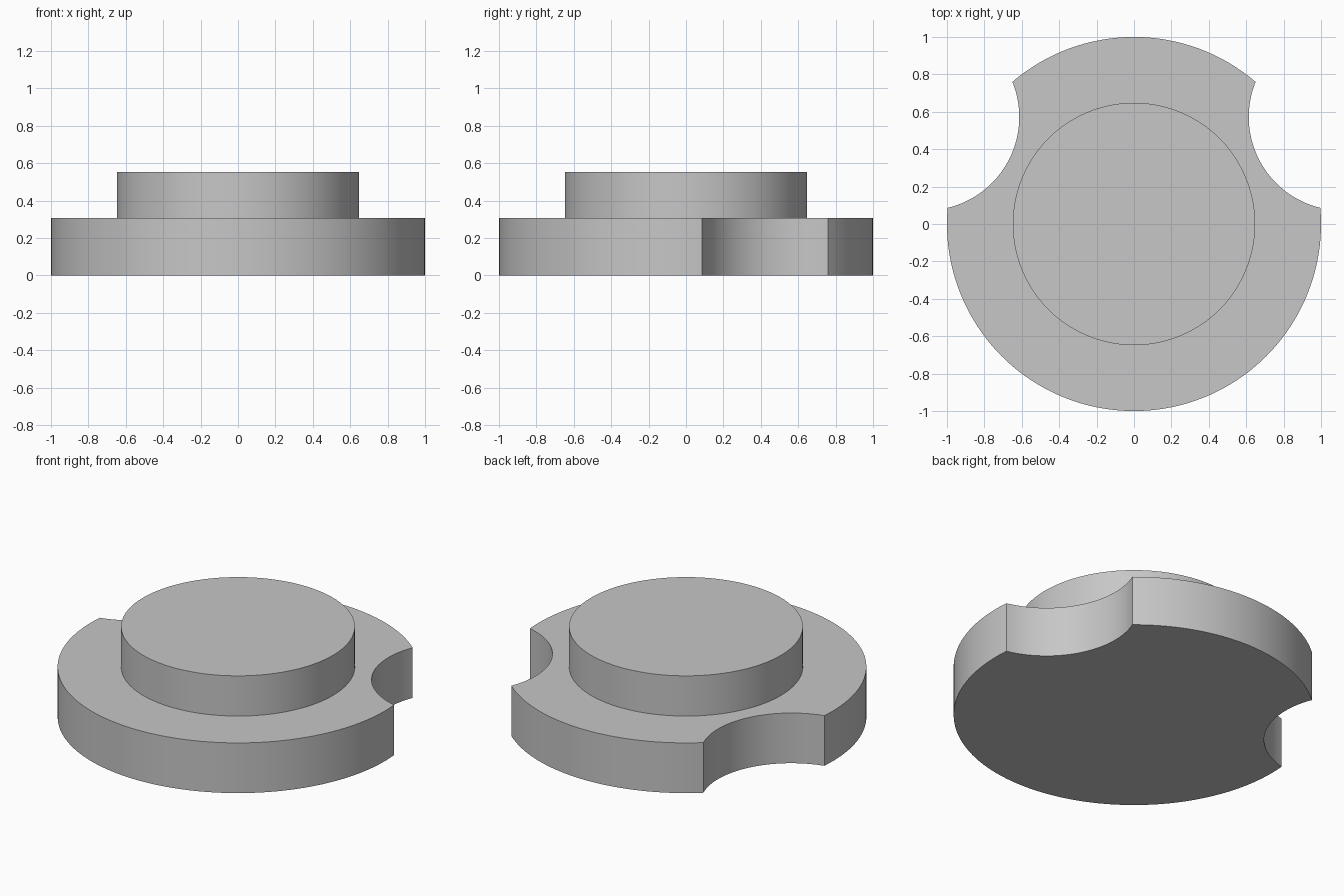
import bpy
import bmesh
import math
from mathutils import Vector

cube = bpy.data.objects.get("Cube")
if cube:
    bpy.data.objects.remove(cube, do_unlink=True)

BASE_TOP, HUB_TOP = 0.307, 0.553
HUB_RADIUS = 0.648
NOTCH_DIST, NOTCH_RADIUS = 1.252, 0.5
NOTCH_ANGLE = math.radians(27.2)

grey = bpy.data.materials.new("plain grey")
grey.use_nodes = True
colour = (0.57, 0.57, 0.57, 1)
grey.diffuse_color = colour
grey.node_tree.nodes["Principled BSDF"].inputs["Base Color"].default_value = colour


def arc(centre, radius, start, end, steps):
    """Points along an arc, both ends included."""
    angles = [start + (end - start) * i / steps for i in range(steps + 1)]
    return [centre + radius * Vector((math.cos(a), math.sin(a))) for a in angles]


def extrude_outline(name, outline, bottom, top):
    """Solid prism from a flat outline, with smooth walls and sharp rims."""
    bm = bmesh.new()
    face = bm.faces.new([bm.verts.new((p.x, p.y, bottom)) for p in outline])
    result = bmesh.ops.extrude_face_region(bm, geom=[face], use_keep_orig=True)
    raised = [v for v in result["geom"] if isinstance(v, bmesh.types.BMVert)]
    bmesh.ops.translate(bm, verts=raised, vec=(0, 0, top - bottom))
    bmesh.ops.recalc_face_normals(bm, faces=bm.faces)
    mesh = bpy.data.meshes.new(name)
    bm.to_mesh(mesh)
    bm.free()
    mesh.materials.append(grey)
    obj = bpy.data.objects.new(name, mesh)
    bpy.context.collection.objects.link(obj)
    bpy.ops.object.select_all(action="DESELECT")
    obj.select_set(True)
    bpy.context.view_layer.objects.active = obj
    bpy.ops.object.shade_smooth_by_angle(angle=math.radians(30))
    return obj


# Angles where each notch circle meets the rim, from the disc and notch centres
half_gap = math.acos((1 + NOTCH_DIST**2 - NOTCH_RADIUS**2) / (2 * NOTCH_DIST))
half_notch = math.asin(math.sin(half_gap) / NOTCH_RADIUS)
origin = Vector((0, 0))


def notch(angle):
    centre = NOTCH_DIST * Vector((math.cos(angle), math.sin(angle)))
    inward = angle + math.pi
    return arc(centre, NOTCH_RADIUS, inward + half_notch, inward - half_notch, 32)[1:-1]


# Notched base disc: back rim, right notch, long front rim, left notch
right = math.pi - NOTCH_ANGLE
left = math.tau + NOTCH_ANGLE
outline = arc(origin, 1, NOTCH_ANGLE + half_gap, right - half_gap, 32)
outline += notch(right)
outline += arc(origin, 1, right + half_gap, left - half_gap, 80)
outline += notch(left)
extrude_outline("notched_base", outline, 0, BASE_TOP)

# Raised round hub
extrude_outline("round_hub", arc(origin, HUB_RADIUS, 0, math.tau, 96)[:-1], BASE_TOP, HUB_TOP)
